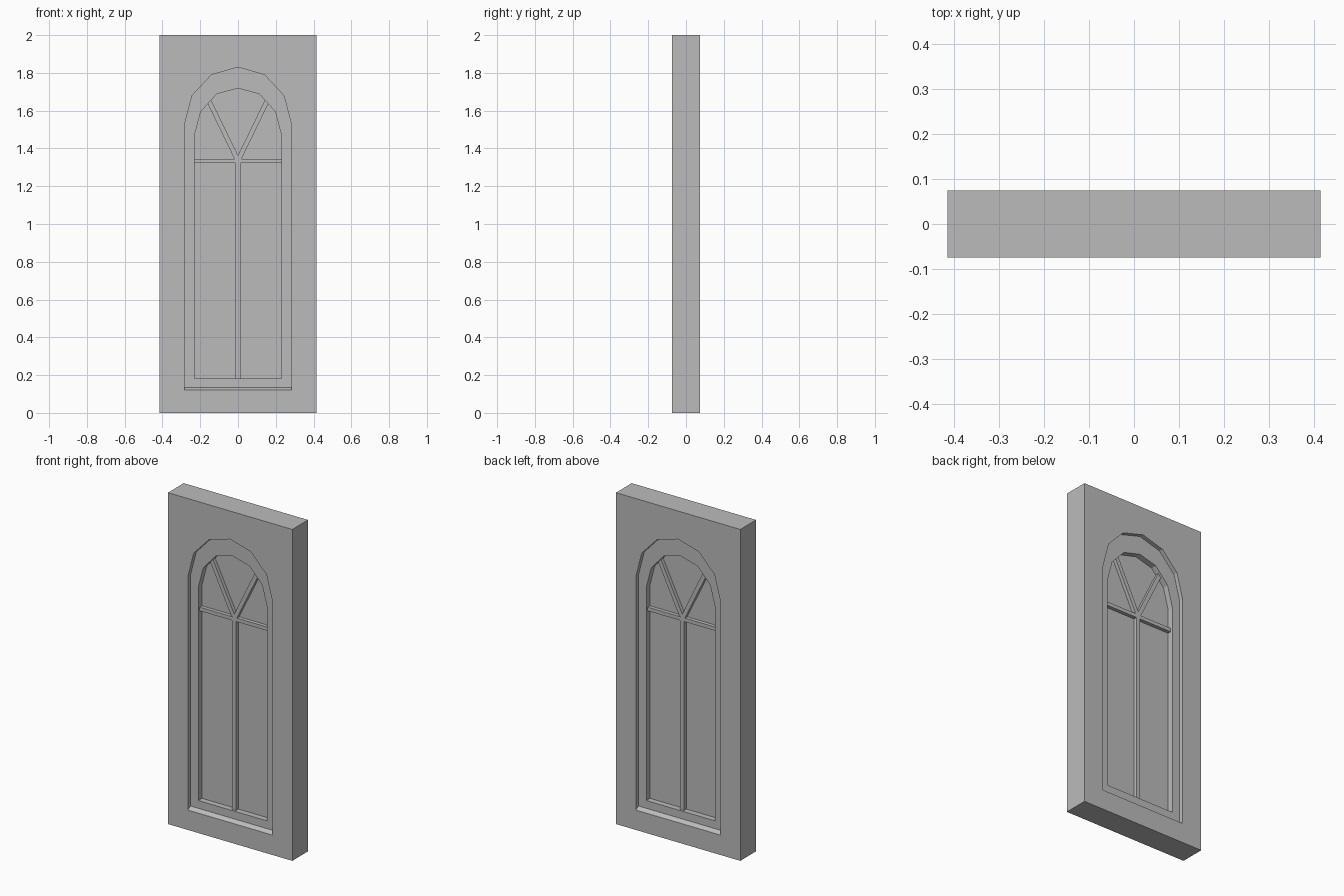
import bpy
import bmesh
from math import atan2, hypot
from mathutils import Matrix

cube = bpy.data.objects.get("Cube")
if cube:
    bpy.data.objects.remove(cube, do_unlink=True)

grey = bpy.data.materials.new("plain_grey")
grey.use_nodes = True
colour = (0.5, 0.5, 0.5, 1)
grey.diffuse_color = colour
grey.node_tree.nodes["Principled BSDF"].inputs["Base Color"].default_value = colour


def add_object(name, mesh):
    obj = bpy.data.objects.new(name, mesh)
    bpy.context.collection.objects.link(obj)
    mesh.materials.clear()
    mesh.materials.append(grey)
    return obj


def slab(name, outlines, half_depth):
    """Extrude flat x-z outlines along y; inner outlines become holes."""
    curve = bpy.data.curves.new(name, "CURVE")
    curve.dimensions = "2D"
    curve.fill_mode = "BOTH"
    curve.extrude = half_depth
    for outline in outlines:
        spline = curve.splines.new("POLY")
        spline.points.add(len(outline) - 1)
        for point, (x, z) in zip(spline.points, outline):
            point.co = (x, z, 0, 1)
        spline.use_cyclic_u = True
    temp = bpy.data.objects.new(name + "_curve", curve)
    bpy.context.collection.objects.link(temp)
    deps = bpy.context.evaluated_depsgraph_get()
    mesh = bpy.data.meshes.new_from_object(temp.evaluated_get(deps))
    bpy.data.objects.remove(temp, do_unlink=True)
    # Stand the flat shape upright: curve y becomes z
    mesh.transform(Matrix(((1, 0, 0, 0), (0, 0, -1, 0), (0, 1, 0, 0), (0, 0, 0, 1))))
    bm = bmesh.new()
    bm.from_mesh(mesh)
    bmesh.ops.remove_doubles(bm, verts=bm.verts, dist=0.0001)
    bmesh.ops.recalc_face_normals(bm, faces=bm.faces)
    for face in bm.faces:
        face.smooth = False
    bm.to_mesh(mesh)
    bm.free()
    return add_object(name, mesh)


def arch(right_half, apex):
    """Mirror the right-hand points of an arch around its apex."""
    return right_half + [(0, apex)] + [(-x, z) for x, z in reversed(right_half)]


def bar(name, start, end, width, depth):
    """Square glazing bar between two points in the x-z plane."""
    dx, dz = end[0] - start[0], end[1] - start[1]
    middle = ((start[0] + end[0]) / 2, 0, (start[1] + end[1]) / 2)
    bm = bmesh.new()
    bmesh.ops.create_cube(bm, size=1, matrix=Matrix.Translation(middle)
                          @ Matrix.Rotation(-atan2(dz, dx), 4, "Y")
                          @ Matrix.Diagonal((hypot(dx, dz), depth, width, 1)))
    mesh = bpy.data.meshes.new(name)
    bm.to_mesh(mesh)
    bm.free()
    return add_object(name, mesh)


# Outlines
wall_edge = [(-0.415, 0), (0.415, 0), (0.415, 2), (-0.415, 2)]
opening = arch([(0.282, 0.12), (0.282, 1.53), (0.243, 1.68), (0.14, 1.79)], 1.83)
pane_edge = arch([(0.23, 0.182), (0.23, 1.47), (0.197, 1.595), (0.113, 1.688)], 1.718)

# Wall panel, recessed frame and pane
slab("wall", [wall_edge, opening], 0.075)
slab("window_frame", [opening, pane_edge], 0.05)
slab("window_pane", [pane_edge], 0.015)

# Sloping sill on both faces
sill = slab("sill", [[(-0.075, 0.12), (0.075, 0.12), (0.05, 0.135), (-0.05, 0.135)]], 0.282)
sill.data.transform(Matrix.Rotation(1.5707963, 4, "Z"))

# Glazing bars
bar("vertical_bar", (0, 0.175), (0, 1.335), 0.025, 0.074)
bar("cross_bar", (-0.235, 1.333), (0.235, 1.333), 0.022, 0.074)
for side, x in (("left", 0.158), ("right", -0.158)):
    bar(side + "_fan_bar", (0, 1.335), (x, 1.66), 0.025, 0.073)
